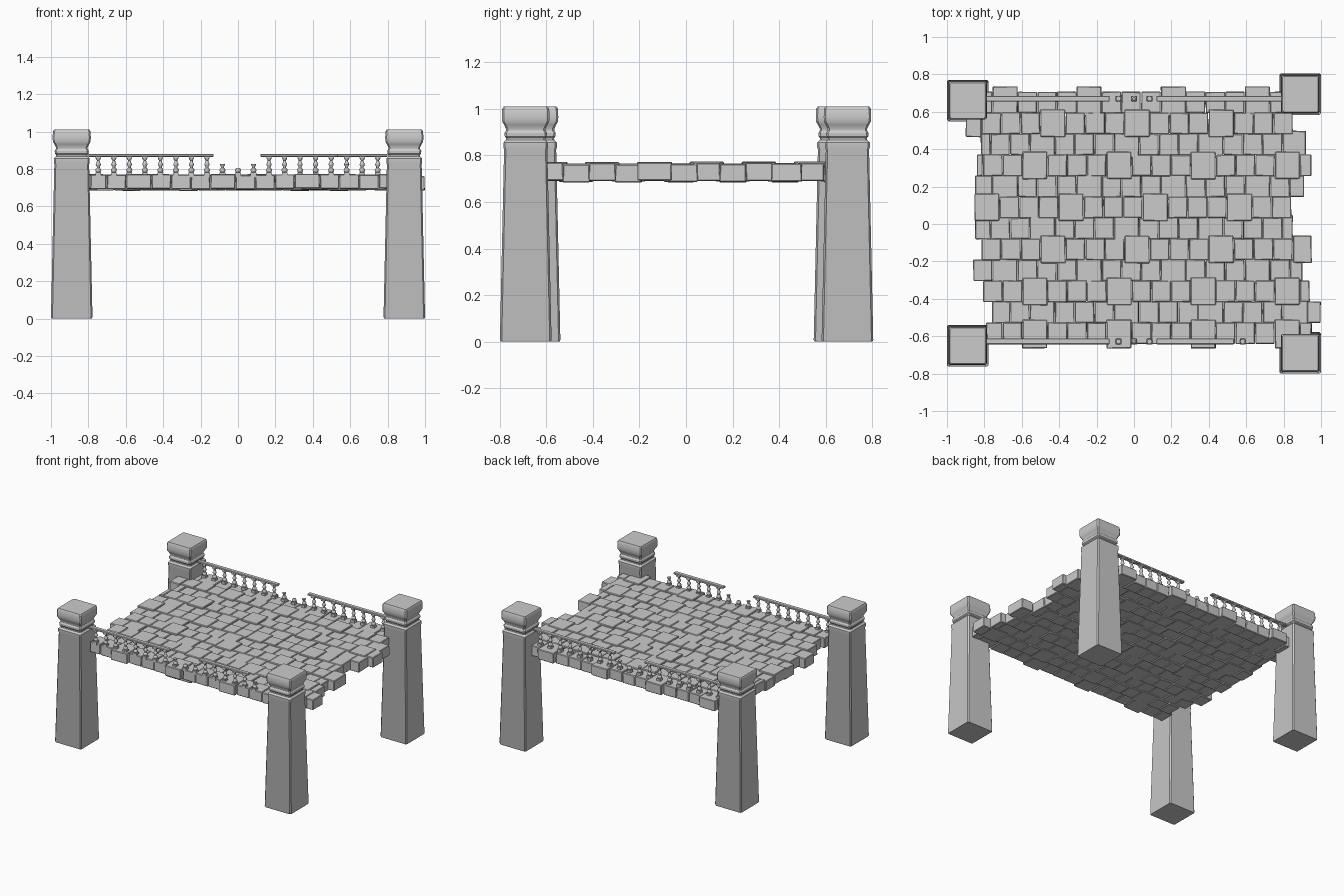
import bpy, bmesh, math, random
from mathutils import Matrix, Vector

if "Cube" in bpy.data.objects:
    bpy.data.objects.remove(bpy.data.objects["Cube"])

random.seed(4)


def finish(bm, name, angle=None, bevel=0):
    bmesh.ops.recalc_face_normals(bm, faces=bm.faces)
    mesh = bpy.data.meshes.new(name)
    bm.to_mesh(mesh)
    bm.free()
    ob = bpy.data.objects.new(name, mesh)
    bpy.context.collection.objects.link(ob)
    if bevel:
        mod = ob.modifiers.new("worn_edges", 'BEVEL')
        mod.width, mod.segments = bevel, 1
    if angle:
        bpy.ops.object.select_all(action='DESELECT')
        ob.select_set(True)
        bpy.context.view_layer.objects.active = ob
        bpy.ops.object.shade_smooth_by_angle(angle=math.radians(angle))
    return ob


def box(bm, x0, x1, y0, y1, z0, z1):
    size = Matrix.Diagonal((x1 - x0, y1 - y0, z1 - z0, 1))
    mid = Matrix.Translation(((x0 + x1) / 2, (y0 + y1) / 2, (z0 + z1) / 2))
    return bmesh.ops.create_cube(bm, size=1, matrix=mid @ size)["verts"]


def loft(bm, rings):
    loops = [[bm.verts.new(p) for p in ring] for ring in rings]
    n = len(loops[0])
    for a, b in zip(loops, loops[1:]):
        for i in range(n):
            bm.faces.new((a[i], a[(i + 1) % n], b[(i + 1) % n], b[i]))
    bm.faces.new(loops[0][::-1])
    bm.faces.new(loops[-1])


# Tapered corner pillars with moulded capitals
PILLAR = [(.108, 0), (.111, .008), (.093, .825), (.096, .835), (.096, .855),
          (.085, .867), (.084, .875), (.09, .882), (.091, .897), (.085, .907),
          (.085, .915), (.093, .932), (.101, .946), (.102, .965), (.101, 1.0),
          (.095, 1.01)]


def pillar(name, cx, cy):
    bm = bmesh.new()
    rings = []
    for h, z in PILLAR:
        c = h - .008
        pts = [(h, -c), (h, c), (c, h), (-c, h), (-h, c), (-h, -c), (-c, -h), (c, -h)]
        rings.append([(cx + x, cy + y, z) for x, y in pts])
    loft(bm, rings)
    finish(bm, name, angle=30)


pillar("pillar_front_left", -.889, -.651)
pillar("pillar_front_right", .889, -.689)
pillar("pillar_back_left", -.889, .660)
pillar("pillar_back_right", .889, .694)

# Stone deck: ragged rows of blocks, from back to front (left end, right end)
ENDS = [(-.80, .83), (-.90, .855), (-.82, .92), (-.84, .95), (-.85, .91), (-.90, .855),
        (-.85, .85), (-.82, .95), (-.86, .90), (-.82, .94), (-.76, 1.0), (-.79, .95)]
PITCH, PERIOD, WIDE = .1122, .45, .135
NARROW = (PERIOD - WIDE) / 3

for r, (left, right) in enumerate(ENDS):
    bm = bmesh.new()
    yc = .65 - PITCH * r
    x = -.69 - WIDE / 2 - PERIOD + (.16 + .29 * (r % 3) / 3 if r % 2 else .2 * (r % 4) / 2)
    if r == 11:
        x = -.53 - WIDE / 2 - PERIOD
    k = 0
    while x < right:
        w = NARROW if k % 4 else WIDE
        a, b = max(x, left), min(x + w, right)
        if b - a > .02:
            jut = 0 if k % 4 else .016
            y0, y1 = yc - .057 - jut, yc + .057 + jut
            if r == 0 and jut:
                y1 += .012
            if r == 11 and jut:
                y0 -= .008
            dz = (.004 if r % 2 else -.003) + (.003 if jut else 0)
            dz += random.uniform(-.002, .002)
            vs = box(bm, a + .001, b - .001, y0, y1, .688 + dz, .765 + dz)
            for v in vs:
                v.co += Vector((random.uniform(-.002, .002), random.uniform(-.002, .002), 0))
        x += w
        k += 1
    finish(bm, f"deck_block_row_{r + 1}", bevel=.004)

# Turned balusters on square feet; a limit on height leaves a broken stub
TURNED = [(.009, .780), (.014, .786), (.016, .793), (.014, .800), (.008, .806),
          (.008, .812), (.013, .820), (.014, .826), (.009, .834), (.007, .846),
          (.012, .852), (.012, .858)]


def baluster(bm, x, y, top=None):
    box(bm, x - .015, x + .015, y - .015, y + .015, .755, .782)
    prof = [p for p in TURNED if top is None or p[1] <= top]
    loft(bm, [[(x + rad * math.cos(t * math.tau / 10), y + rad * math.sin(t * math.tau / 10), z)
               for t in range(10)] for rad, z in prof])
    if top is None:
        box(bm, x - .014, x + .014, y - .014, y + .014, .856, .868)


def balustrade(side, y, spans, stubs, missing):
    bm = bmesh.new()
    for i in range(-9, 10):
        if i not in missing:
            baluster(bm, i * .083, y, stubs.get(i))
    finish(bm, side + "_balusters", angle=40)
    bm = bmesh.new()
    for a, b in spans:
        box(bm, a, b, y - .015, y + .015, .865, .880)
    finish(bm, side + "_handrail", bevel=.003)


STUBS = {-1: .83, 0: .806, 1: .83}
balustrade("front", -.628, [(-.80, -.13), (.12, .535)], {**STUBS, 7: .83}, (8, 9))
balustrade("back", .670, [(-.80, -.13), (.12, .80)], STUBS, ())
